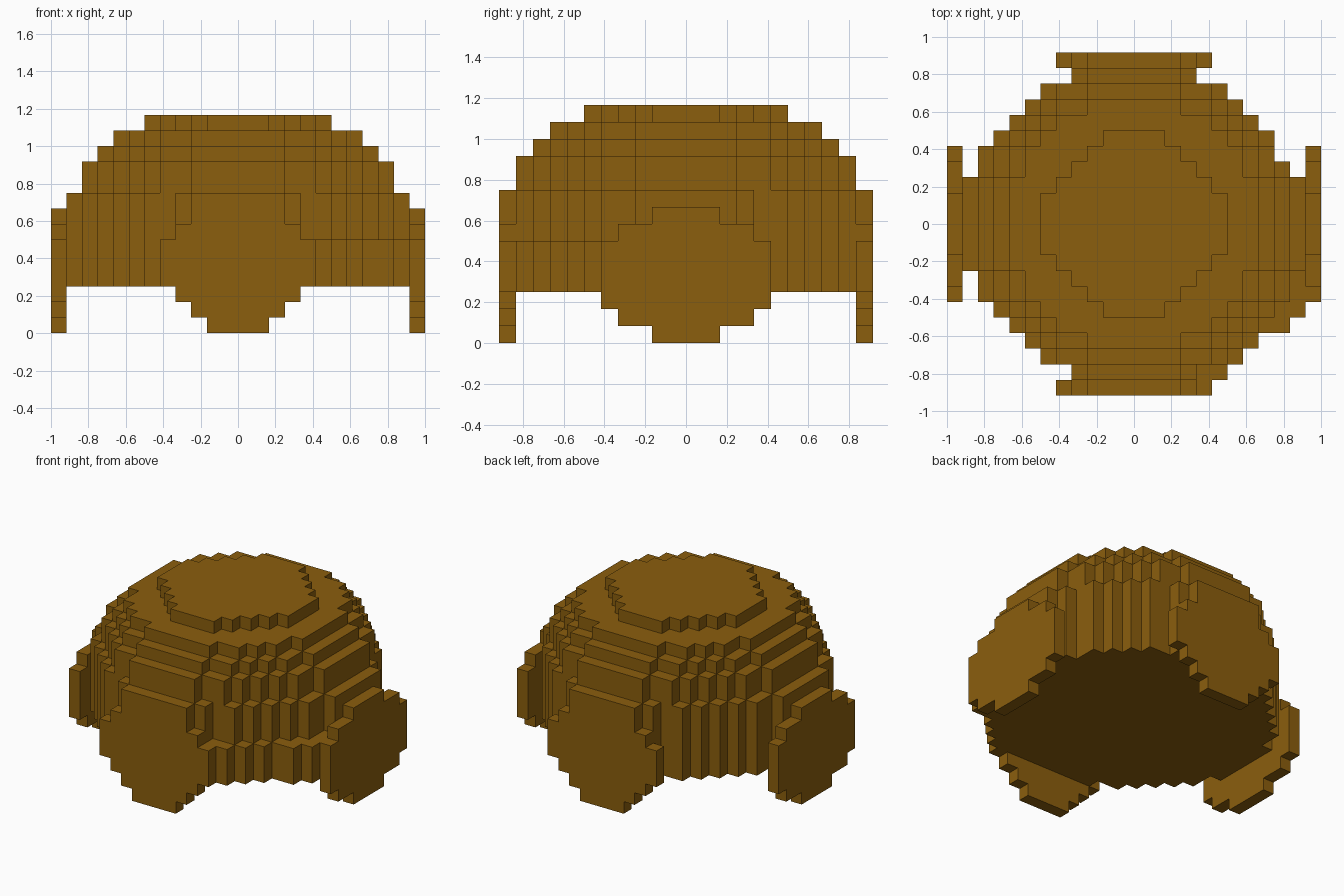
import bpy, bmesh
from mathutils import Matrix, Vector

if "Cube" in bpy.data.objects:
    bpy.data.objects.remove(bpy.data.objects["Cube"], do_unlink=True)

U = 1 / 12  # size of one block

brown = bpy.data.materials.new("golden_brown")
brown.use_nodes = True
COLOUR = (0.258, 0.112, 0.004, 1)
brown.diffuse_color = COLOUR
brown.node_tree.nodes["Principled BSDF"].inputs["Base Color"].default_value = COLOUR


def stairs(rows, sx, sy):
    """Stepped quarter outline; rows are (distance from centre, half width)."""
    pts, last = [], None
    for depth, half in rows:
        if last is not None:
            pts.append((sx * half, sy * last))
        pts.append((sx * half, sy * depth))
        last = depth
    return pts


def slab(name, ne, nw, sw, se, low, high, frame=Matrix()):
    """Extrude four joined stepped quarters from low to high."""
    outline = (stairs(ne, 1, 1) + stairs(nw, -1, 1)[::-1]
               + stairs(sw, -1, -1) + stairs(se, 1, -1)[::-1])
    bm = bmesh.new()
    face = bm.faces.new([bm.verts.new((x, y, low)) for x, y in outline])
    extruded = bmesh.ops.extrude_face_region(bm, geom=[face])["geom"]
    top = [v for v in extruded if isinstance(v, bmesh.types.BMVert)]
    bmesh.ops.translate(bm, verts=top, vec=(0, 0, high - low))
    bm.transform(Matrix.Scale(U, 4) @ frame)
    bmesh.ops.recalc_face_normals(bm, faces=bm.faces)
    mesh = bpy.data.meshes.new(name)
    bm.to_mesh(mesh)
    bm.free()
    mesh.materials.append(brown)
    obj = bpy.data.objects.new(name, mesh)
    bpy.context.collection.objects.link(obj)
    return obj


# Main dome wall, with a wider ledge at one front corner
wall = [(3, 11), (5, 10), (6, 9), (7, 8), (8, 7), (9, 6), (10, 4)]
notched = [(3, 11), (4, 10), (6, 9), (7, 8), (8, 7), (9, 6), (10, 4)]
ledge = [(6, 11), (7, 10), (8, 8), (9, 7), (10, 6)]
slab("lower_wall", notched, wall, wall, ledge, 3, 6)
slab("upper_wall", notched, wall, wall, wall, 6, 9)

# Stepped dome layers up to the flat crown
layers = {
    "dome_shoulder": (9, 11, [(3, 10), (5, 9), (6, 8), (7, 7), (8, 6), (9, 5), (10, 3)]),
    "dome_middle": (11, 12, [(3, 9), (5, 8), (6, 7), (7, 6), (8, 5), (9, 3)]),
    "dome_upper": (12, 13, [(3, 8), (5, 7), (6, 6), (7, 5), (8, 3)]),
    "dome_crown": (13, 14, [(2, 6), (3, 5), (4, 4), (5, 3), (6, 2)]),
}
for name, (low, high, rows) in layers.items():
    slab(name, rows, rows, rows, rows, low, high)

# Upright rounded plates around the rim, centred four blocks up
side = [(2, 5), (3, 4), (4, 2)]
end_top = [(2, 5), (3, 4), (5, 3)]
end_bottom = [(1, 5), (2, 4), (3, 3), (4, 2)]


def upright(across, out):
    """Frame mapping outline x to across, outline y to up, thickness to out."""
    m = Matrix((across, (0, 0, 1), out)).transposed().to_4x4()
    m.translation = Vector((0, 0, 4))
    return m


for name, s in (("front_plate", -1), ("back_plate", 1)):
    slab(name, end_top, end_top, end_bottom, end_bottom, 10, 11,
         upright((1, 0, 0), (0, s, 0)))
for name, s in (("left_plate", 1), ("right_plate", -1)):
    slab(name, side, side, side, side, 11, 12,
         upright((0, 1, 0), (s, 0, 0)))
